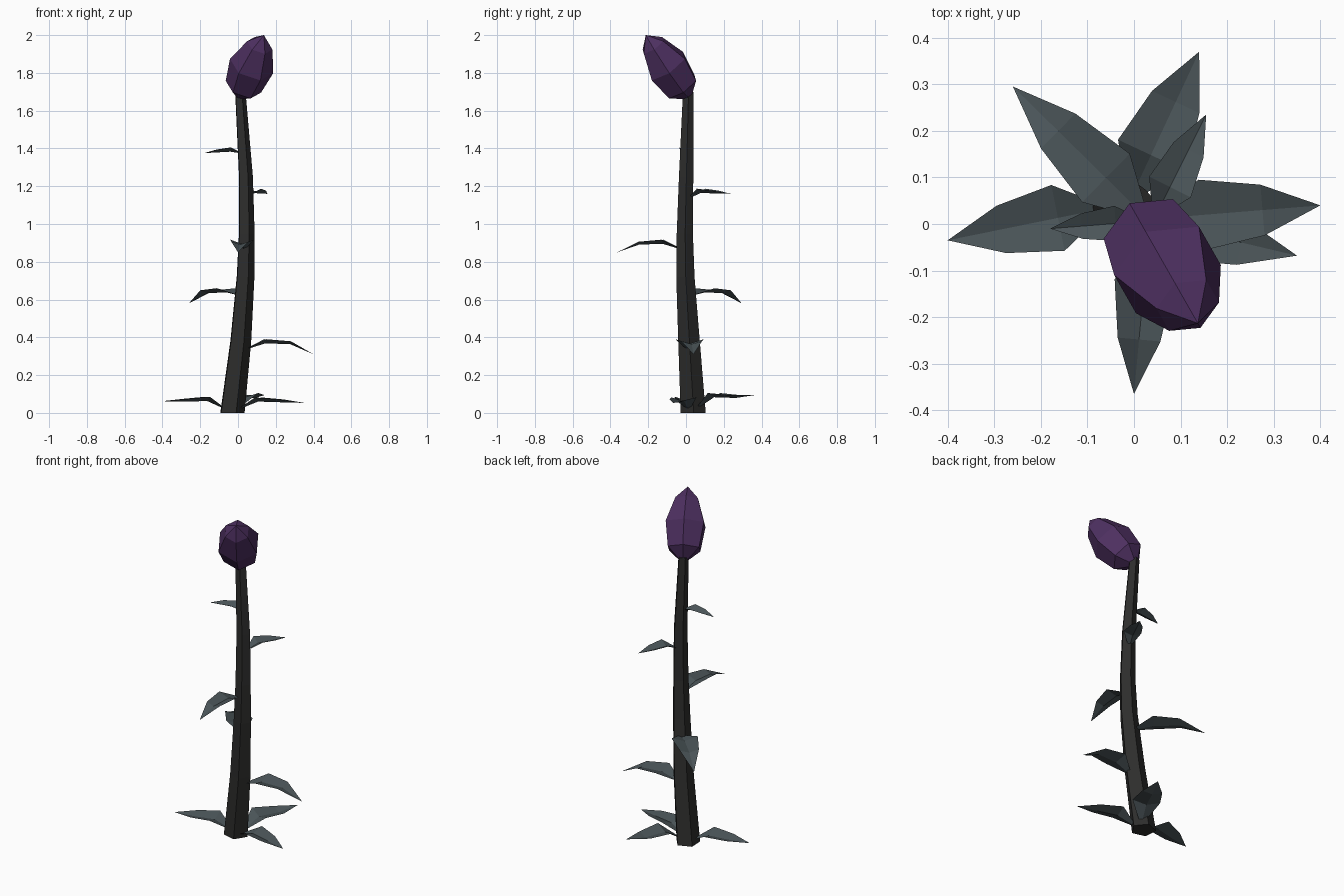
import bpy, bmesh, math
from mathutils import Vector

if "Cube" in bpy.data.objects:
    bpy.data.objects.remove(bpy.data.objects["Cube"])


def material(name, color):
    m = bpy.data.materials.new(name)
    m.diffuse_color = (*color, 1)
    m.use_nodes = True
    m.node_tree.nodes["Principled BSDF"].inputs["Base Color"].default_value = m.diffuse_color
    return m


BARK = material("charcoal stem", (0.026, 0.026, 0.025))
LEAF = material("slate leaf", (0.068, 0.088, 0.096))
BUD = material("purple bud", (0.075, 0.029, 0.118))


def finish(name, bm, mat, closed=True):
    if closed:
        bmesh.ops.recalc_face_normals(bm, faces=bm.faces)
    mesh = bpy.data.meshes.new(name)
    bm.to_mesh(mesh)
    bm.free()
    mesh.materials.append(mat)
    ob = bpy.data.objects.new(name, mesh)
    bpy.context.collection.objects.link(ob)
    return ob


def loft(bm, rings):
    for a, b in zip(rings, rings[1:]):
        n = len(a)
        for i in range(n):
            j = (i + 1) % n
            bm.faces.new((a[i], a[j], b[j], b[i]))


# Bent five-sided stem: x, y, z, radius
bm = bmesh.new()
rings = []
for x, y, z, r in [(-0.035, 0.037, 0, 0.070), (0.01, 0.015, 0.38, 0.060),
                   (0.036, -0.004, 0.72, 0.051), (0.043, -0.007, 0.95, 0.045),
                   (0.039, 0.0, 1.25, 0.040), (0.010, 0.012, 1.70, 0.030)]:
    angles = [math.radians(3 + 72 * k) for k in range(5)]
    rings.append([bm.verts.new((x + r * math.cos(a), y + r * math.sin(a), z)) for a in angles])
loft(bm, rings)
bm.faces.new(rings[0])
bm.faces.new(rings[-1])
finish("stem", bm, BARK)

# Tilted six-sided bud with a pointed tip
start, tip = Vector((0.01, 0.01, 1.68)), Vector((0.137, -0.213, 2.0))
axis = (tip - start).normalized()
up = (Vector((0, 0, 1)) - axis * axis.z).normalized()
side = axis.cross(up)
bm = bmesh.new()
rings = []
for t, r in [(0.0, 0.03), (0.06, 0.099), (0.20, 0.121), (0.34, 0.071)]:
    rings.append([bm.verts.new(start + axis * t + r * (up * math.cos(k * math.pi / 3)
                  + side * math.sin(k * math.pi / 3))) for k in range(6)])
loft(bm, rings)
bm.faces.new(rings[0])
point = bm.verts.new(tip)
for k in range(6):
    bm.faces.new((rings[-1][k], rings[-1][(k + 1) % 6], point))
finish("bud", bm, BUD)


# Arched leaf: two halves folded upward along a midrib
def leaf(name, base, peak, end, width):
    base, end = Vector(base), Vector(end)
    out = Vector((end.x - base.x, end.y - base.y, 0))
    across = Vector((-out.y, out.x, 0)).normalized()
    bm = bmesh.new()
    rows = []
    for f, z, w, lift in [(0, base.z, 0.25, 0.006), (0.26, peak - 0.022, 1, 0.022),
                          (0.64, peak - 0.026, 0.72, 0.015)]:
        mid = base + out * f
        mid.z = z
        edge = across * (width * w)
        rise = Vector((0, 0, lift))
        rows.append([bm.verts.new(p) for p in (mid - edge + rise, mid, mid + edge + rise)])
    for a, b in zip(rows, rows[1:]):
        for i in (0, 1):
            bm.faces.new((a[i], b[i], b[i + 1], a[i + 1]))
    t = bm.verts.new(end)
    for i in (0, 1):
        bm.faces.new((rows[-1][i], t, rows[-1][i + 1]))
    finish(name, bm, LEAF, closed=False)


# Leaves from the ground up: base, arch height, tip, half width
leaf("base_leaf_back", (0.0, 0.07, 0.03), 0.105, (0.14, 0.37, 0.095), 0.078)
leaf("base_leaf_left", (-0.08, 0.03, 0.025), 0.085, (-0.40, -0.035, 0.062), 0.072)
leaf("base_leaf_right", (0.02, 0.01, 0.025), 0.082, (0.35, -0.068, 0.053), 0.068)
leaf("low_leaf_right", (0.055, 0.012, 0.34), 0.39, (0.40, 0.04, 0.31), 0.076)
leaf("middle_leaf_back_left", (0.01, 0.03, 0.62), 0.66, (-0.26, 0.295, 0.58), 0.073)
leaf("middle_leaf_front", (0.03, -0.04, 0.87), 0.917, (0.0, -0.365, 0.85), 0.064)
leaf("upper_leaf_back", (0.05, 0.025, 1.14), 1.187, (0.155, 0.235, 1.16), 0.05)
leaf("top_leaf_left", (0.01, 0.005, 1.375), 1.405, (-0.18, -0.01, 1.375), 0.038)
